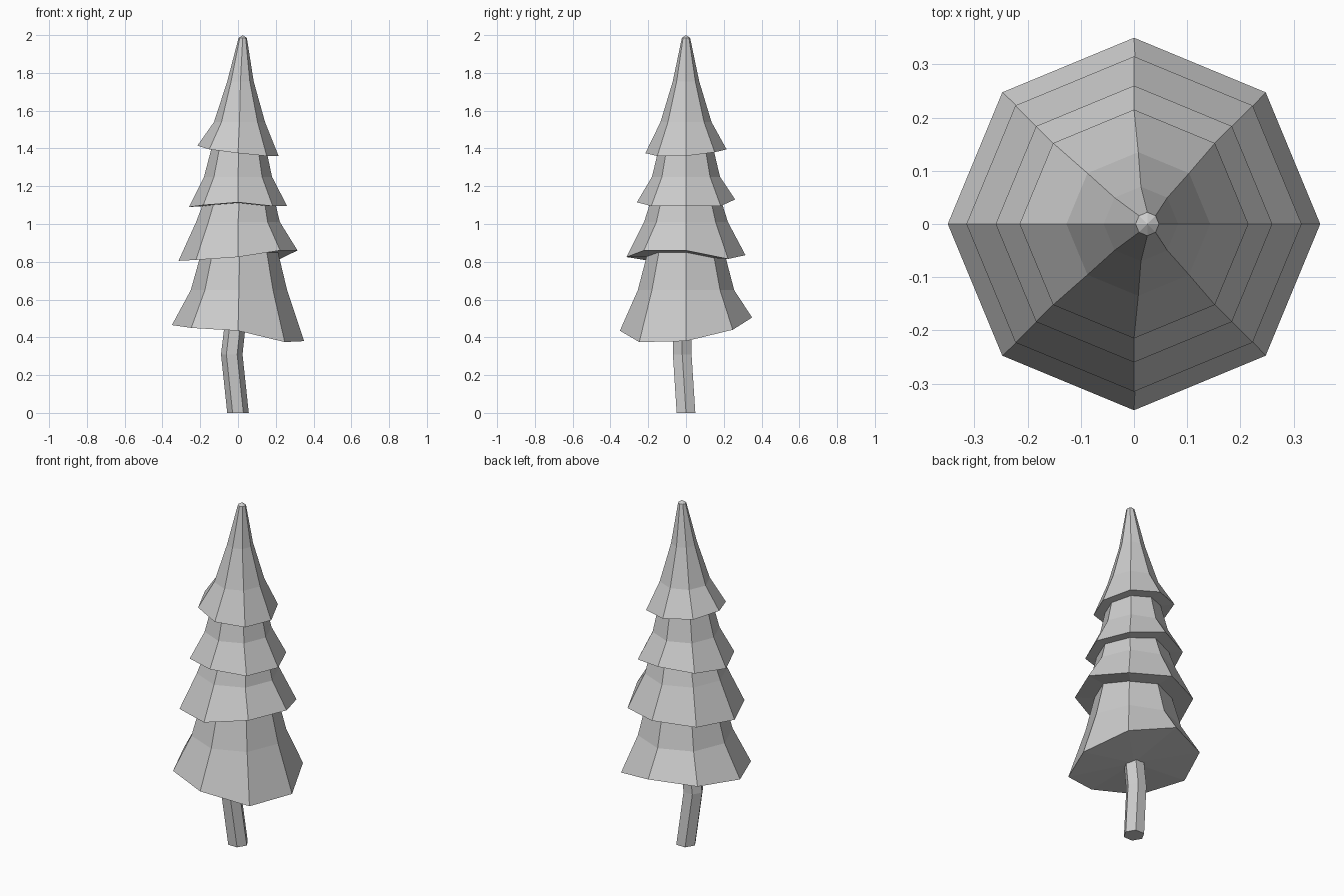
import bpy, bmesh
from math import sin, cos, tau

cube = bpy.data.objects.get("Cube")
if cube:
    bpy.data.objects.remove(cube, do_unlink=True)

grey = bpy.data.materials.new("plain_grey")
grey.use_nodes = True
colour = (0.6, 0.6, 0.6, 1)
grey.diffuse_color = colour
grey.node_tree.nodes["Principled BSDF"].inputs["Base Color"].default_value = colour


def loft(name, sides, rings, tip=None):
    """Join rings of (radius, centre x, centre y, height or list of heights)."""
    bm = bmesh.new()
    loops = []
    for r, cx, cy, z in rings:
        heights = z if isinstance(z, list) else [z] * sides
        loops.append([bm.verts.new((cx + r * cos(tau * i / sides),
                                    cy + r * sin(tau * i / sides), h))
                      for i, h in enumerate(heights)])
    for low, high in zip(loops, loops[1:]):
        for i in range(sides):
            j = (i + 1) % sides
            bm.faces.new((low[i], low[j], high[j], high[i]))

    # Close both ends with fans, because the rims are uneven
    def fan(loop, point):
        centre = bm.verts.new(point)
        for i in range(sides):
            bm.faces.new((loop[i], loop[(i + 1) % sides], centre))

    for loop, ring, point in ((loops[0], rings[0], None), (loops[-1], rings[-1], tip)):
        mean = sum(v.co.z for v in loop) / sides
        fan(loop, point or (ring[1], ring[2], mean))
    bmesh.ops.recalc_face_normals(bm, faces=bm.faces)
    mesh = bpy.data.meshes.new(name)
    bm.to_mesh(mesh)
    bm.free()
    mesh.materials.append(grey)
    obj = bpy.data.objects.new(name, mesh)
    bpy.context.collection.objects.link(obj)


# Bent six-sided trunk
loft("trunk", 6, [(0.057, 0, 0, 0), (0.057, -0.033, -0.02, 0.31),
                  (0.055, 0, -0.02, 0.6)])

# Eight-sided foliage tiers with wavy rims, heights counted from +x round to the back
loft("bottom_tier", 8, [
    (0.35, 0, 0, [0.38, 0.44, 0.505, 0.49, 0.465, 0.45, 0.435, 0.375]),
    (0.255, 0.005, 0, 0.65), (0.19, 0.01, 0, 0.9)])
loft("lower_middle_tier", 8, [
    (0.315, 0, 0, [0.86, 0.815, 0.835, 0.82, 0.805, 0.81, 0.825, 0.86]),
    (0.222, 0, 0, 1.01), (0.175, 0.01, 0, 1.16)])
loft("upper_middle_tier", 8, [
    (0.26, 0, 0, [1.095, 1.095, 1.13, 1.11, 1.09, 1.1, 1.115, 1.095]),
    (0.18, 0, 0, 1.25), (0.135, 0.005, 0, 1.44)])
loft("top_tier", 8, [
    (0.215, 0, 0, [1.36, 1.38, 1.395, 1.405, 1.415, 1.395, 1.375, 1.36]),
    (0.135, 0.008, 0, 1.54), (0.07, 0.013, 0, 1.755),
    (0.022, 0.025, 0, 1.985)], tip=(0.025, 0, 2.0))
